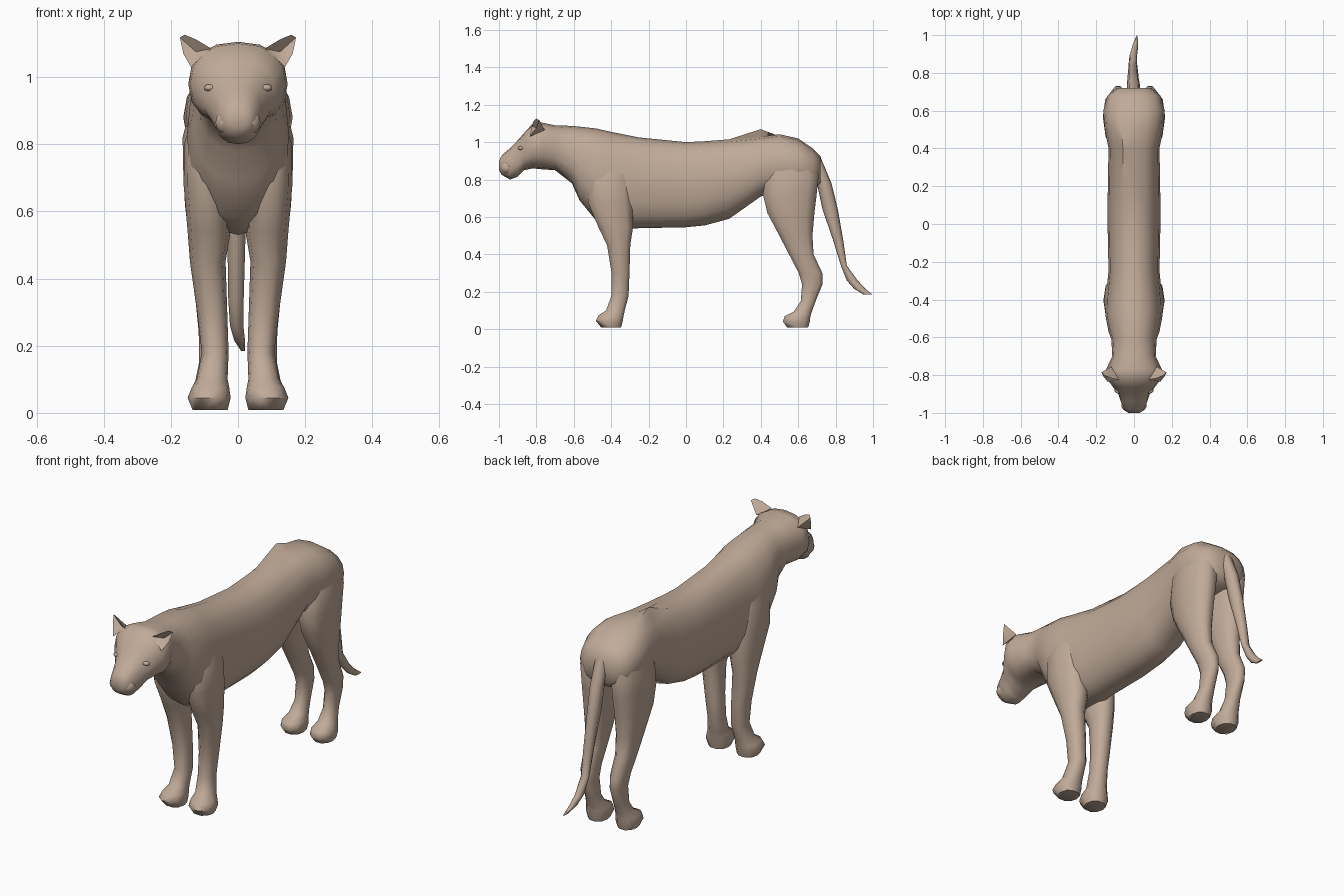
import bpy, bmesh, math
from mathutils import Vector

cube = bpy.data.objects.get("Cube")
if cube:
    bpy.data.objects.remove(cube, do_unlink=True)

# Single fur colour
fur = bpy.data.materials.new("tan_fur")
fur.use_nodes = True
fur_colour = (0.53, 0.405, 0.315, 1)
fur.diffuse_color = fur_colour
shader = fur.node_tree.nodes["Principled BSDF"]
shader.inputs["Base Color"].default_value = fur_colour
shader.inputs["Roughness"].default_value = 0.9


def finish(name, bm, mirrored=False, angle=60):
    """Turn a bmesh into a smooth shaded, optionally mirrored object."""
    bmesh.ops.recalc_face_normals(bm, faces=bm.faces)
    mesh = bpy.data.meshes.new(name)
    bm.to_mesh(mesh)
    bm.free()
    mesh.materials.append(fur)
    obj = bpy.data.objects.new(name, mesh)
    bpy.context.collection.objects.link(obj)
    bpy.ops.object.select_all(action="DESELECT")
    obj.select_set(True)
    bpy.context.view_layer.objects.active = obj
    bpy.ops.object.shade_smooth_by_angle(angle=math.radians(angle))
    if mirrored:
        obj.modifiers.new("mirror", "MIRROR").use_axis[0] = True
    return obj


def loft(axis, stations, sides, power=2.0):
    """Skin rounded rings. Each station is: position, middle x, half width,
    then the low and high limits along the remaining axis."""
    bm = bmesh.new()
    rings = []
    for position, middle, half, low, high in stations:
        ring = []
        for i in range(sides):
            a = math.tau * i / sides
            c, s = math.cos(a), math.sin(a)
            x = middle + half * math.copysign(abs(c) ** (2 / power), c)
            other = (low + high) / 2 + (high - low) / 2 * math.copysign(abs(s) ** (2 / power), s)
            place = (x, position, other) if axis == "y" else (x, other, position)
            ring.append(bm.verts.new(place))
        rings.append(ring)
    for first, second in zip(rings, rings[1:]):
        for i in range(sides):
            j = (i + 1) % sides
            bm.faces.new((first[i], first[j], second[j], second[i]))
    bm.faces.new(rings[0])
    bm.faces.new(rings[-1])
    return bm


# Head, neck and torso in one skin: y, half width, underside, topside
profile = [
    (-1, .03, .85, .9),
    (-.985, .052, .825, .93),
    (-.94, .07, .8, .968),
    (-.9, .083, .815, 1.01),
    (-.865, .11, .85, 1.05),
    (-.82, .142, .86, 1.1),
    (-.77, .148, .855, 1.105),
    (-.7, .115, .85, 1.09),
    (-.61, .12, .78, 1.087),
    (-.57, .135, .69, 1.083),
    (-.48, .152, .58, 1.073),
    (-.4, .15, .53, 1.055),
    (-.25, .135, .54, 1.025),
    (0, .14, .545, 1),
    (.1, .14, .555, 1.005),
    (.23, .138, .59, 1.015),
    (.4, .135, .71, 1.03),
    (.5, .155, .73, 1.042),
    (.6, .163, .74, 1.02),
    (.68, .14, .75, .965),
    (.72, .09, .78, .925),
]
body = loft("y", [(y, 0, w, low, high) for y, w, low, high in profile], 16, 2.3)
# Raised fold of skin along one side of the spine
for v in body.verts:
    if abs(v.co.y - .4) < .02 and -.1 < v.co.x < -.01 and v.co.z > 1:
        v.co.z += .05
finish("body", body)

# Front legs, shoulder to sole: z, middle x, half width, front, back
finish("front_legs", loft("z", [
    (.92, .08, .045, -.48, -.32),
    (.8, .09, .07, -.53, -.29),
    (.68, .092, .07, -.53, -.28),
    (.54, .086, .064, -.47, -.28),
    (.45, .09, .053, -.425, -.295),
    (.3, .077, .045, -.4, -.3),
    (.18, .068, .04, -.4, -.305),
    (.1, .077, .046, -.43, -.325),
    (.075, .082, .056, -.47, -.33),
    (.045, .086, .064, -.485, -.335),
    (.008, .083, .052, -.455, -.345),
], 10, 2.3), True)

# Hind legs, thigh to sole
finish("hind_legs", loft("z", [
    (.94, .08, .055, .47, .68),
    (.82, .088, .077, .42, .715),
    (.72, .088, .075, .405, .705),
    (.62, .09, .068, .43, .692),
    (.5, .09, .054, .495, .68),
    (.4, .088, .045, .548, .685),
    (.3, .085, .038, .6, .732),
    (.24, .083, .034, .618, .732),
    (.15, .082, .034, .612, .695),
    (.095, .084, .043, .575, .675),
    (.07, .085, .055, .525, .668),
    (.04, .085, .058, .515, .665),
    (.008, .085, .048, .54, .655),
], 10, 2.3), True)

# Hanging tail with a flicked tip
finish("tail", loft("z", [
    (.93, 0, .035, .65, .715),
    (.78, -.003, .034, .7, .778),
    (.64, -.005, .03, .73, .812),
    (.48, -.005, .026, .785, .84),
    (.34, -.006, .023, .828, .86),
    (.26, -.004, .02, .86, .918),
    (.215, .005, .016, .9, .96),
    (.185, .015, .006, .95, .998),
], 8))

# Ears: a rim joined to a hollow in front and a point behind
ears = bmesh.new()
rim = [ears.verts.new(p) for p in (
    (.08, -.825, 1.085), (.125, -.815, 1.112), (.158, -.8, 1.126),
    (.173, -.785, 1.118), (.163, -.805, 1.07), (.14, -.835, 1.03))]
hollow = ears.verts.new((.125, -.79, 1.075))
behind = ears.verts.new((.12, -.755, 1.065))
for a, b in zip(rim, rim[1:] + rim[:1]):
    ears.faces.new((a, b, hollow))
    ears.faces.new((b, a, behind))
finish("ears", ears, True, 50)


def bump(name, centre, size, mirrored=False):
    """Small flattened ball for a facial feature."""
    bm = bmesh.new()
    bmesh.ops.create_uvsphere(bm, u_segments=10, v_segments=6, radius=1)
    for v in bm.verts:
        v.co = Vector(centre) + v.co * Vector(size)
    finish(name, bm, mirrored)


# Facial features
bump("nose", (0, -.975, .905), (.03, .02, .022))
bump("muzzle_pads", (.035, -.955, .865), (.034, .038, .036), True)
bump("eyelids", (.083, -.882, .968), (.02, .016, .011), True)
